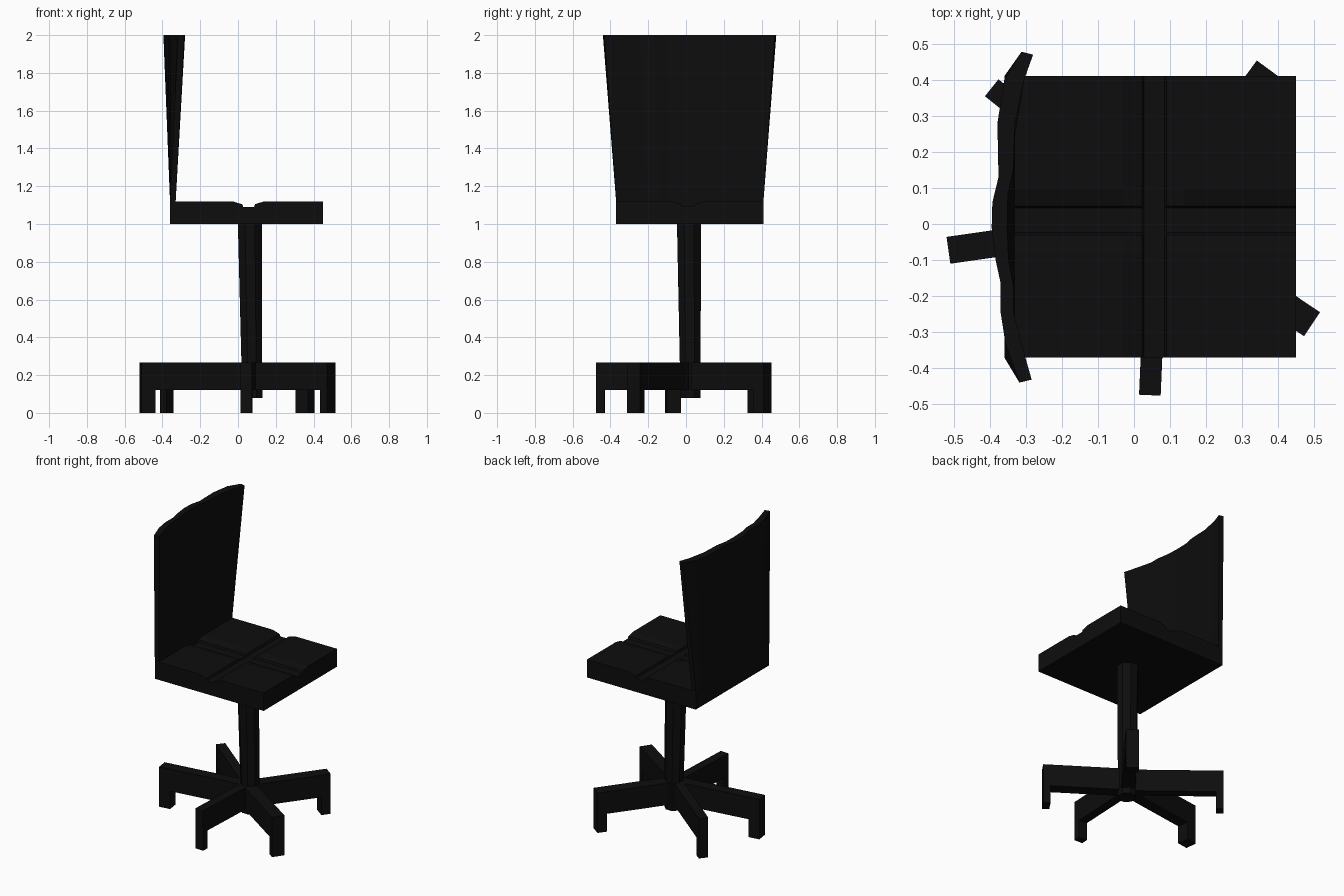
import bpy, bmesh, math
from mathutils import Vector

if "Cube" in bpy.data.objects:
    bpy.data.objects.remove(bpy.data.objects["Cube"])

black = bpy.data.materials.new("soft black")
black.diffuse_color = (0.004, 0.004, 0.004, 1)
black.use_nodes = True
black.node_tree.nodes["Principled BSDF"].inputs["Base Color"].default_value = black.diffuse_color


def finish(name, bm):
    bmesh.ops.recalc_face_normals(bm, faces=bm.faces)
    me = bpy.data.meshes.new(name)
    bm.to_mesh(me)
    bm.free()
    me.materials.append(black)
    ob = bpy.data.objects.new(name, me)
    bpy.context.collection.objects.link(ob)
    return ob


def loft(name, rings):
    """Skin closed rings of points and cap both ends."""
    bm = bmesh.new()
    rs = [[bm.verts.new(p) for p in r] for r in rings]
    n = len(rs[0])
    for a, b in zip(rs, rs[1:]):
        for i in range(n):
            j = (i + 1) % n
            bm.faces.new((a[i], a[j], b[j], b[i]))
    bm.faces.new(rs[0])
    bm.faces.new(rs[-1])
    return finish(name, bm)


# Seat: slab whose top carries two crossing grooves
TOP, BOTTOM = 1.12, 1.0
xs = [(-0.36, TOP), (-0.03, TOP), (0.022, 1.105), (0.028, 1.09),
      (0.085, 1.09), (0.09, 1.105), (0.14, TOP), (0.45, TOP)]
ys = [(-0.37, TOP), (-0.08, TOP), (-0.03, 1.108), (-0.024, 1.095),
      (0.045, 1.095), (0.05, 1.108), (0.10, TOP), (0.41, TOP)]
bm = bmesh.new()
grid = [[bm.verts.new((x, y, min(zx, zy))) for y, zy in ys] for x, zx in xs]
for i in range(len(xs) - 1):
    for j in range(len(ys) - 1):
        bm.faces.new((grid[i][j], grid[i + 1][j], grid[i + 1][j + 1], grid[i][j + 1]))
rim = [e for e in bm.edges if e.is_boundary]
ext = bmesh.ops.extrude_edge_only(bm, edges=rim)["geom"]
for v in (g for g in ext if isinstance(g, bmesh.types.BMVert)):
    v.co.z = BOTTOM
bmesh.ops.holes_fill(bm, edges=[e for e in bm.edges if e.is_boundary], sides=0)
finish("seat", bm)

# Backrest: straight at the seat, wavy and wider at the top
outer = [(-.312, .478), (-.36, .40), (-.379, .28), (-.376, .13), (-.393, .06), (-.395, -.01),
         (-.384, -.10), (-.371, -.16), (-.371, -.24), (-.357, -.33), (-.318, -.44)]
inner = [(-.28, .47), (-.305, .40), (-.33, .28), (-.335, .15), (-.35, .08), (-.352, -.01),
         (-.348, -.10), (-.335, -.17), (-.335, -.24), (-.31, -.34), (-.284, -.432)]


def low_y(y):
    t = min(max((y + .432) / .902, 0), 1)
    return -.37 + .78 * t


low = [(-.36, low_y(y), 1.09) for x, y in outer] + [(-.33, low_y(y), 1.09) for x, y in inner[::-1]]
mid = [(x, y, 1.12) for x, y, z in low]
high = [(x, y, 2.0) for x, y in outer + inner[::-1]]
loft("backrest", [low, mid, high])


# Column: slightly tapered and leaning octagon
def octagon(cx, cy, r, z):
    r /= math.cos(math.pi / 8)
    return [(cx + r * math.cos(math.pi * (k + .5) / 4),
             cy + r * math.sin(math.pi * (k + .5) / 4), z) for k in range(8)]


loft("column", [octagon(.075, .022, .054, .08), octagon(.073, .022, .055, .27),
                octagon(.063, .016, .064, 1.01)])

# Five legs: L-shaped profile, given by tip, width and foot length
hub = Vector((.065, .01, 0))
legs = [((-.515, -.073), .075, .075), ((.044, -.475), .06, .045), ((.494, -.278), .08, .045),
        ((.373, .43), .08, .06), ((-.395, .378), .06, .046)]
for k, (tip, width, foot) in enumerate(legs):
    d = Vector((*tip, 0)) - hub
    length = d.length
    d.normalize()
    side = Vector((-d.y, d.x, 0)) * width / 2
    profile = [(-.02, .12), (length - foot, .12), (length - foot, 0),
               (length, 0), (length, .268), (-.02, .268)]
    loft(f"leg_{k + 1}", [[hub + d * r + side * s + Vector((0, 0, z)) for r, z in profile]
                          for s in (-1, 1)])
